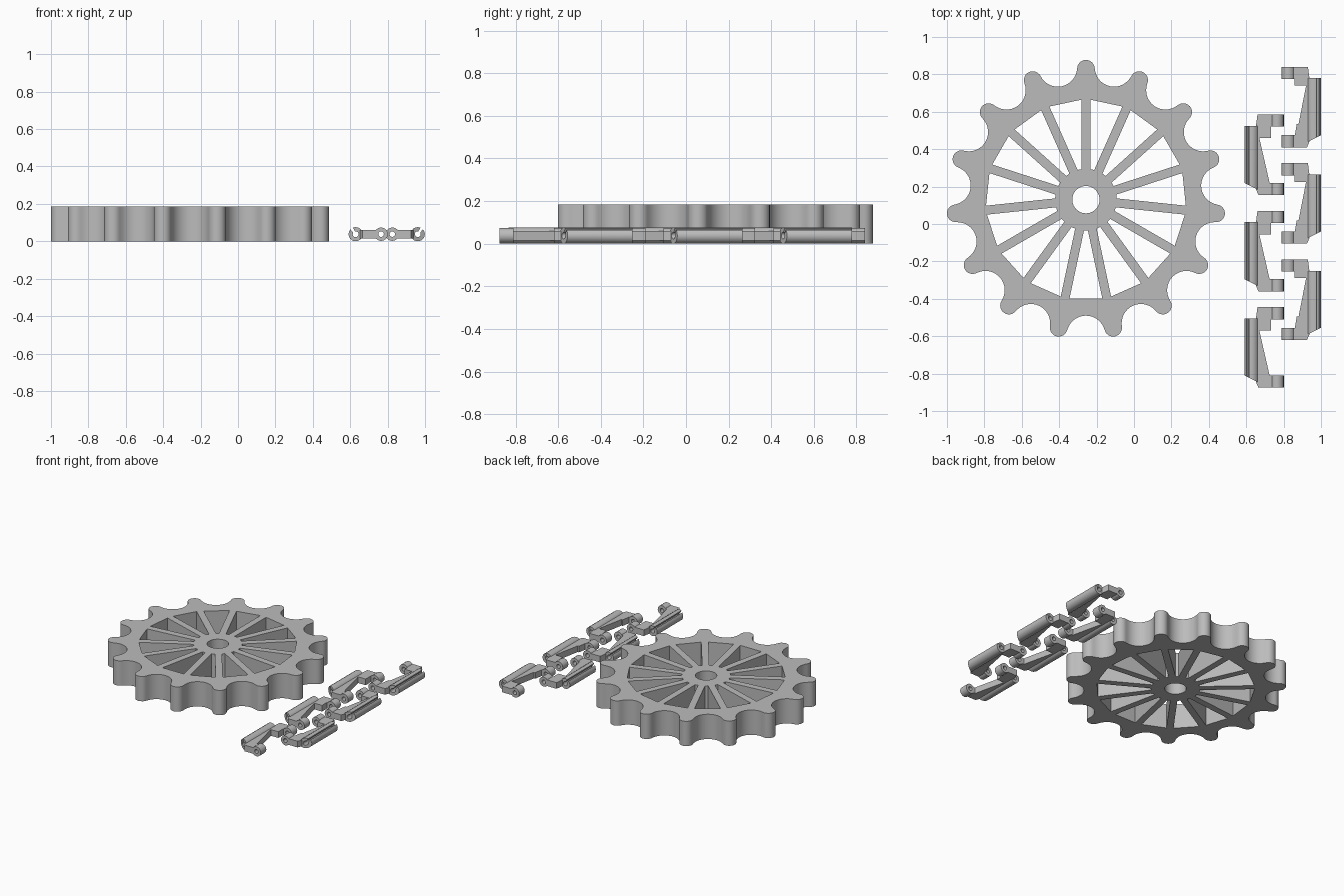
import bpy, bmesh, math
from mathutils import Matrix, Vector

cube = bpy.data.objects.get("Cube")
if cube:
    bpy.data.objects.remove(cube)

grey = bpy.data.materials.new("plain grey")
grey.use_nodes = True
grey.diffuse_color = (0.5, 0.5, 0.5, 1)
grey.node_tree.nodes["Principled BSDF"].inputs["Base Color"].default_value = (0.5, 0.5, 0.5, 1)


def polar(r, a):
    return Vector((r * math.cos(a), r * math.sin(a)))


def arc(centre, r, a0, a1, n):
    return [centre + polar(r, a0 + (a1 - a0) * i / n) for i in range(n + 1)]


def circle(centre, r, n):
    return arc(centre, r, 0, math.tau, n)[:-1]


def extrude(name, loops, depth, matrix, shape_end=None):
    """Fill the outlines (inner ones become holes) and extrude from 0 to depth."""
    curve = bpy.data.curves.new(name, "CURVE")
    curve.dimensions = "2D"
    curve.fill_mode = "BOTH"
    curve.extrude = depth / 2
    for loop in loops:
        spline = curve.splines.new("POLY")
        spline.points.add(len(loop) - 1)
        spline.use_cyclic_u = True
        for point, p in zip(spline.points, loop):
            point.co = (p[0], p[1], 0, 1)
    temp = bpy.data.objects.new(name + "_outline", curve)
    mesh = bpy.data.meshes.new_from_object(temp)
    bpy.data.objects.remove(temp)
    bm = bmesh.new()
    bm.from_mesh(mesh)
    bmesh.ops.remove_doubles(bm, verts=bm.verts, dist=0.00005)
    for v in bm.verts:
        v.co.z += depth / 2
        if shape_end and v.co.z > depth / 2:
            v.co.z += shape_end(v.co)
        v.co = matrix @ v.co
    bmesh.ops.recalc_face_normals(bm, faces=bm.faces)
    bm.to_mesh(mesh)
    bm.free()
    mesh.materials.clear()
    mesh.materials.append(grey)
    ob = bpy.data.objects.new(name, mesh)
    bpy.context.collection.objects.link(ob)
    bpy.ops.object.select_all(action="DESELECT")
    ob.select_set(True)
    bpy.context.view_layer.objects.active = ob
    bpy.ops.object.shade_smooth_by_angle(angle=math.radians(35))
    return ob


# Sprocket outline: round tooth tips joined by tangent round valleys
TEETH = 15
STEP = math.tau / TEETH
TIP_R, TIP, VALLEY_R, VALLEY = 0.70, 0.047, 0.723, 0.103
lean = polar(VALLEY_R, STEP / 2) - polar(TIP_R, 0)
swing = math.atan2(lean.y, lean.x)
back = swing + math.pi
rim = []
for i in range(TEETH):
    a = math.pi / 2 + i * STEP
    rim += arc(polar(TIP_R, a), TIP, a - swing, a + swing, 12)
    rim += arc(polar(VALLEY_R, a + STEP / 2), VALLEY, a + back,
               a + STEP - swing + math.pi, 16)[1:-1]

# Pockets between the spokes, and the axle hole
HALF_SPOKE = 0.024
loops = [rim, circle(Vector((0, 0)), 0.073, 40)]
for i in range(TEETH):
    a = math.pi / 2 + i * STEP
    pocket = []
    for r, side in ((0.165, 1), (0.535, 1), (0.535, -1), (0.165, -1)):
        off = side * math.asin(HALF_SPOKE / r)
        pocket.append(polar(r, a + off + (STEP if side < 0 else 0)))
    loops.append(pocket)
extrude("sprocket_wheel", loops, 0.185, Matrix.Translation((-0.257, 0.13, 0)))


# Chain links: slotted barrel, side plate and two eyes; u runs inward, v runs back
def chain_link(name, x0, side, top, step_v, brace_u, brace_v):
    place = Matrix.Translation((x0, top, 0)) @ Matrix.Diagonal((side, 1, 1, 1))
    along = Matrix.Rotation(math.pi / 2, 4, "X")  # extrusion runs towards -y

    plate = [(0.15, 0), (0.07, 0), (0.062, -0.06), (0.062, -0.40), (0.075, -0.43),
             (0.15, -0.43), (0.15, -0.365), (0.14, -0.365), (brace_u + 0.01, brace_v),
             (brace_u, brace_v), (0.08, step_v), (0.142, step_v),
             (0.142, -0.065), (0.15, -0.065)]
    extrude(name + "_plate", [plate], 0.046, place @ Matrix.Translation((0, 0, 0.014)))

    # Barrel with a narrow snap-in slot on its upper outer side
    axis, slot = Vector((0.039, 0.038)), math.radians(125)
    barrel = arc(axis, 0.038, slot + 0.2, slot + math.tau - 0.2, 16)
    barrel += arc(axis, 0.016, slot + math.tau - 0.4, slot + 0.4, 10)
    extrude(name + "_barrel", [barrel], 0.305,
            place @ Matrix.Translation((0, -0.06, 0)) @ along,
            lambda co: 0.5 * co.x)

    eye = Vector((0.175, 0.038))
    for label, v in (("back", 0), ("front", -0.365)):
        extrude(name + "_" + label + "_eye", [circle(eye, 0.036, 16), circle(eye, 0.015, 12)],
                0.065, place @ Matrix.Translation((0, v, 0)) @ along)


for i in range(3):
    drop = 0.515 * i
    chain_link(f"outer_link_{i + 1}", 1.0, -1, 0.84 - drop, -0.10, 0.12, -0.305)
    chain_link(f"inner_link_{i + 1}", 0.59, 1, 0.585 - drop, -0.125, 0.135, -0.365)
